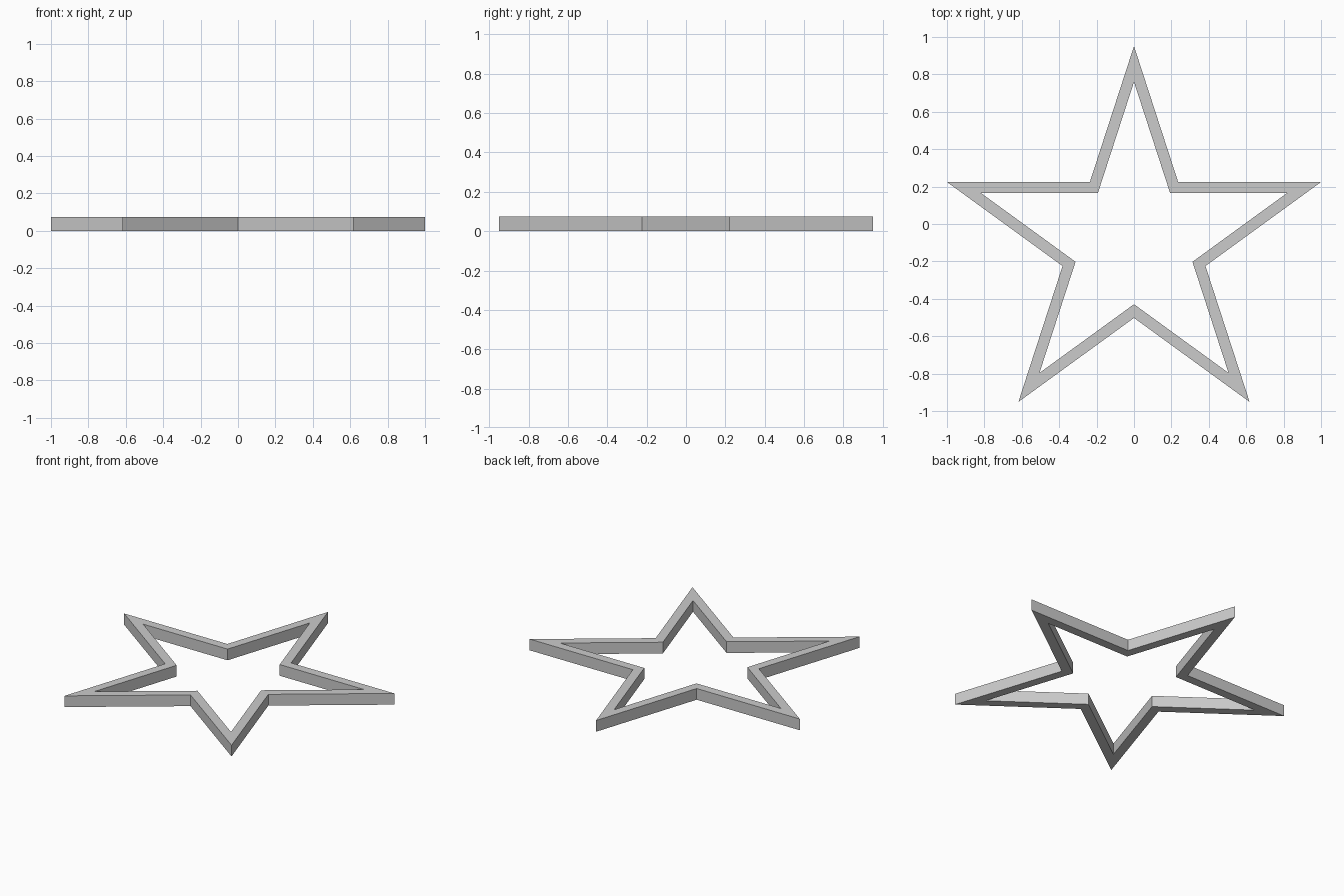
import bpy, bmesh, math

if "Cube" in bpy.data.objects:
    bpy.data.objects.remove(bpy.data.objects["Cube"])

HEIGHT = 0.075
OUTER_TIP = 1.0515      # tip radius giving a width of 2
INNER_SCALE = 0.818     # size of the star-shaped opening
VALLEY = 0.382          # notch radius / tip radius of a regular pentagram
CENTRE_Y = 0.951 - OUTER_TIP


def star_ring(bm, tip, z):
    verts = []
    for i in range(10):
        r = tip if i % 2 == 0 else tip * VALLEY
        a = math.pi / 2 + i * math.pi / 5
        verts.append(bm.verts.new((r * math.cos(a), CENTRE_Y + r * math.sin(a), z)))
    return verts


# Star frame: four star outlines joined into a closed rectangular section
bm = bmesh.new()
loops = [star_ring(bm, OUTER_TIP, 0),
         star_ring(bm, OUTER_TIP, HEIGHT),
         star_ring(bm, OUTER_TIP * INNER_SCALE, HEIGHT),
         star_ring(bm, OUTER_TIP * INNER_SCALE, 0)]
for k in range(4):
    a, b = loops[k], loops[(k + 1) % 4]
    for i in range(10):
        j = (i + 1) % 10
        bm.faces.new((a[i], a[j], b[j], b[i]))
bmesh.ops.recalc_face_normals(bm, faces=bm.faces)

mesh = bpy.data.meshes.new("star_frame")
bm.to_mesh(mesh)
bm.free()
bpy.context.collection.objects.link(bpy.data.objects.new("star_frame", mesh))
